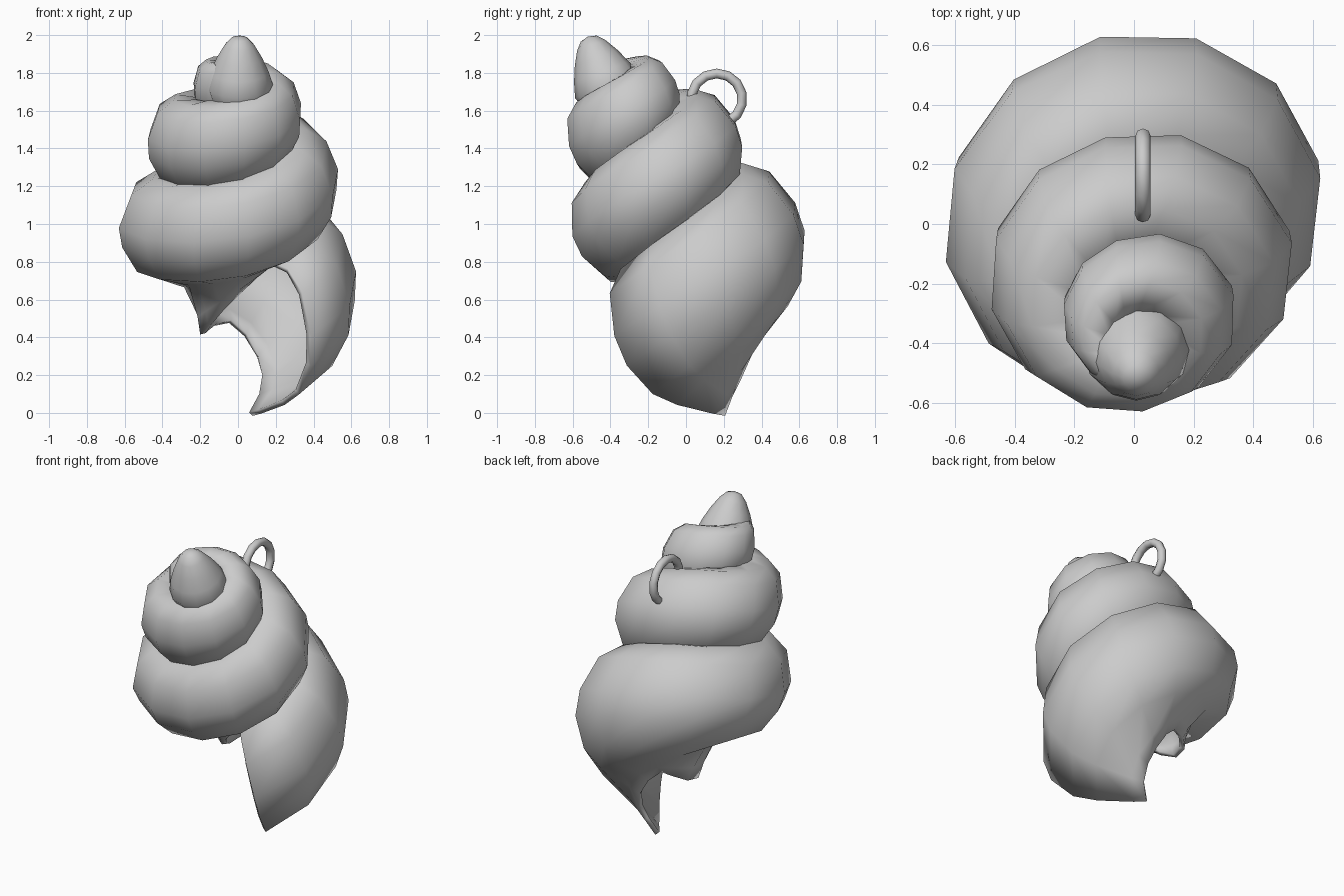
import bpy, bmesh, math
from mathutils import Vector

cube = bpy.data.objects.get("Cube")
if cube:
    bpy.data.objects.remove(cube)

grey = bpy.data.materials.new("shell_grey")
grey.use_nodes = True
grey.diffuse_color = (0.6, 0.6, 0.6, 1)
grey.node_tree.nodes["Principled BSDF"].inputs["Base Color"].default_value = (0.6, 0.6, 0.6, 1)

# Tilted coiling axis, starting at the apex
TILT = math.radians(21)
APEX = Vector((0, -0.5, 2.0))
BACK = Vector((0, math.cos(TILT), math.sin(TILT)))
DOWN = Vector((0, math.sin(TILT), -math.cos(TILT)))
LIP_ANGLE = math.radians(-52)
STEPS, TURNS = 12, 2.92

# Growth along the coil: (turns back from the lip, value)
SUTURE = [(0, 1.21), (.39, .93), (.89, .73), (1.39, .47), (1.89, .31), (2.39, .21), (2.92, .12)]
RADIUS = [(0, .67), (.14, .66), (.39, .625), (.64, .62), (.89, .55), (1.14, .57), (1.39, .485),
          (1.64, .465), (1.89, .4), (2.14, .37), (2.39, .275), (2.64, .225), (2.92, .14)]
HEIGHT = [(0, 1), (.14, .98), (.33, .95), (.64, .85), (.89, .76), (1.39, .7), (1.89, .64),
          (2.39, .48), (2.92, .36)]
NOTCH = [(0, 0), (.22, -.02), (.36, -.07), (.5, -.04), (.64, 0)]
NECK = [(.42, 0), (.64, 1), (.74, .9), (.9, .35), (1.2, .2)]
# Whorl outlines as (share of radius, share of height): open body, and necked in below
BODY = [(.3, 0), (.7, 0), (.89, .1), (1, .32), (.99, .49), (.85, .68), (.66, .78), (.36, .89), (.25, .925)]
NECKED = [(.3, 0), (.7, 0), (.89, .1), (1, .32), (.97, .45), (.84, .62), (.38, .73), (.31, .95), (.29, 1.07)]


def along(table, t):
    """Linear lookup, held constant past the ends."""
    if t <= table[0][0]:
        return table[0][1]
    for (a, va), (b, vb) in zip(table, table[1:]):
        if t <= b:
            return va + (vb - va) * (t - a) / (b - a)
    return table[-1][1]


def place(radius, depth, angle, shift):
    """Point around the tilted axis."""
    return (APEX + DOWN * depth + BACK * (0.07 * shift + radius * math.sin(angle))
            + Vector((radius * math.cos(angle) - 0.025 * shift, 0, 0)))


def section(t):
    """One outline of the coil, t turns back from the lip."""
    suture, radius, height, neck = (along(tab, t) for tab in (SUTURE, RADIUS, HEIGHT, NECK))
    points = []
    for i, (body, necked) in enumerate(zip(BODY, NECKED)):
        r, h = Vector(body).lerp(Vector(necked), neck)
        if i >= len(BODY) - 2:
            h += along(NOTCH, t)
        points.append(place(r * radius, suture + h * height,
                            LIP_ANGLE + t * math.tau, min(1, suture / 0.3)))
    return points


def build(name, rings):
    """Skin rows of points into a mesh object."""
    bm = bmesh.new()
    rows = [[bm.verts.new(p) for p in ring] for ring in rings]
    for a, b in zip(rows, rows[1:]):
        for j in range(len(a) - 1):
            bm.faces.new((a[j], b[j], b[j + 1], a[j + 1]))
    bmesh.ops.remove_doubles(bm, verts=bm.verts, dist=0.0005)
    mesh = bpy.data.meshes.new(name)
    bm.to_mesh(mesh)
    bm.free()
    obj = bpy.data.objects.new(name, mesh)
    bpy.context.collection.objects.link(obj)
    return obj


def finish(obj, angle):
    obj.data.materials.append(grey)
    bpy.ops.object.select_all(action='DESELECT')
    obj.select_set(True)
    bpy.context.view_layer.objects.active = obj
    bpy.ops.object.shade_smooth_by_angle(angle=math.radians(angle))


# Coiled shell wall, apex to lip
count = int(STEPS * TURNS)
shell = build("shell", [section(TURNS * (1 - i / count)) for i in range(count + 1)])
finish(shell, 60)
wall = shell.modifiers.new("wall", 'SOLIDIFY')
wall.thickness = 0.03
wall.offset = -1
wall.thickness_clamp = 1

# Pointed cap that the coil winds out of, leaning a little forward
CAP = [(0, 0), (.045, .012), (.08, .05), (.12, .12), (.155, .2), (.18, .28), (.16, .34)]
cap = build("apex_cap", [[place(r, d, -math.tau * k / STEPS, -0.3) for r, d in CAP]
                         for k in range(STEPS + 1)])
finish(cap, 80)

# Hanging loop on the back of the middle whorl
bpy.ops.mesh.primitive_torus_add(major_segments=14, minor_segments=8, major_radius=0.135,
                                 minor_radius=0.026, location=(0.03, 0.163, 1.662),
                                 rotation=(0, math.pi / 2, 0))
loop = bpy.context.object
loop.name = "hanging_loop"
finish(loop, 80)
